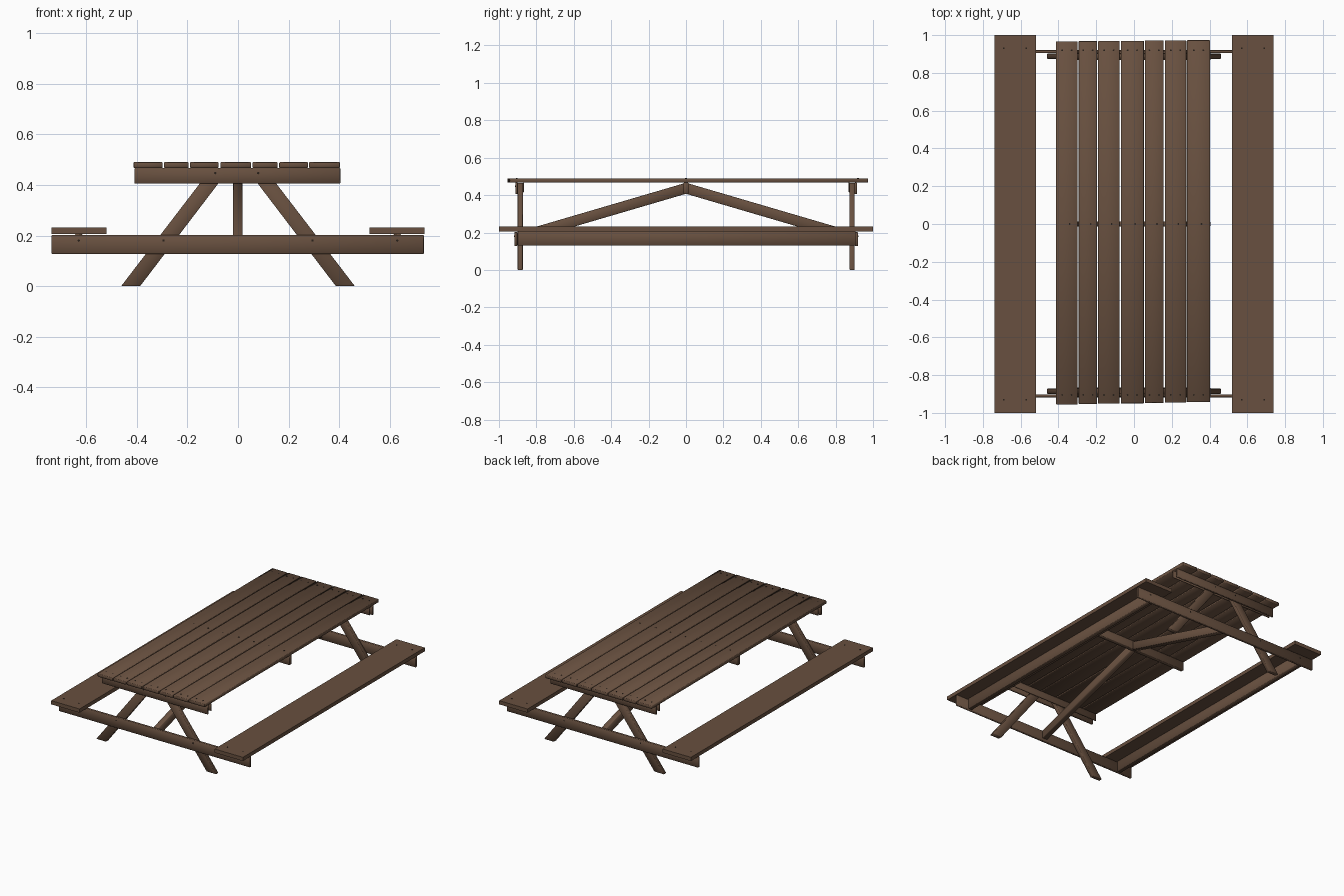
import bpy, bmesh
from mathutils import Matrix

if "Cube" in bpy.data.objects:
    bpy.data.objects.remove(bpy.data.objects["Cube"])


def make_material(name, colour):
    mat = bpy.data.materials.new(name)
    mat.use_nodes = True
    mat.diffuse_color = (*colour, 1)
    mat.node_tree.nodes["Principled BSDF"].inputs["Base Color"].default_value = (*colour, 1)
    return mat


wood = make_material("brown wood", (0.138, 0.08, 0.05))
iron = make_material("dark nail", (0.02, 0.014, 0.01))


def finish(name, bm, mat, bevel=0.0):
    bmesh.ops.recalc_face_normals(bm, faces=bm.faces)
    mesh = bpy.data.meshes.new(name)
    bm.to_mesh(mesh)
    bm.free()
    mesh.materials.append(mat)
    obj = bpy.data.objects.new(name, mesh)
    bpy.context.collection.objects.link(obj)
    if bevel:
        # worn edges, with shading that rolls softly over the board
        mod = obj.modifiers.new("worn edges", "BEVEL")
        mod.width = bevel
        mesh.polygons.foreach_set("use_smooth", [True] * len(mesh.polygons))
    return obj


def prism(name, points, axis, low, high, bevel=0.0025):
    """Extrude an outline along x (outline is y, z) or y (outline is x, z)."""
    bm = bmesh.new()
    place = (lambda p: (low, *p)) if axis == "x" else (lambda p: (p[0], low, p[1]))
    face = bm.faces.new([bm.verts.new(place(p)) for p in points])
    moved = bmesh.ops.extrude_face_region(bm, geom=[face])["geom"]
    step = (high - low, 0, 0) if axis == "x" else (0, high - low, 0)
    bmesh.ops.translate(bm, vec=step, verts=[v for v in moved if isinstance(v, bmesh.types.BMVert)])
    return finish(name, bm, wood, bevel)


def board(name, x, y, z, bevel=0.0025):
    outline = [(x[0], z[0]), (x[1], z[0]), (x[1], z[1]), (x[0], z[1])]
    return prism(name, outline, "y", y[0], y[1], bevel)


def span(side, a, b):
    return sorted((side * a, side * b))


# Table top planks, with slightly uneven ends
edges = [(-0.413, -0.298), (-0.293, -0.195), (-0.19, -0.077), (-0.07, 0.052),
         (0.057, 0.157), (0.163, 0.277), (0.281, 0.403)]
for i, x in enumerate(edges):
    board(f"table_plank_{i + 1}", x, (-0.955 + 0.002 * i, 0.967 + 0.001 * i), (0.467, 0.49))

# Beam under the middle of the top
board("middle_top_beam", (-0.41, 0.405), (-0.013, 0.013), (0.405, 0.467))

# Benches and the rails beneath them
for side, word in ((1, "left"), (-1, "right")):
    board(f"{word}_bench", span(side, 0.52, 0.738), (-1, 1), (0.205, 0.231), 0)
    board(f"{word}_bench_rail", span(side, 0.615, 0.645), (-0.9, 0.906), (0.13, 0.206))

# End frames and the diagonal braces
for end, word in ((-1, "front"), (1, "back")):
    shift = 0.004 if end > 0 else -0.002

    def depth(a, b):
        return sorted((end * a + shift, end * b + shift))

    board(f"{word}_bench_beam", (-0.738, 0.735), depth(0.9, 0.916), (0.127, 0.202))
    board(f"{word}_outer_top_beam", (-0.41, 0.405), depth(0.897, 0.91), (0.405, 0.467))
    board(f"{word}_inner_top_beam", (-0.41, 0.405), depth(0.864, 0.872), (0.415, 0.467))
    for side, hand in ((1, "left"), (-1, "right")):
        leg = [(side * x, z) for x, z in ((0.387, 0), (0.462, 0), (0.105, 0.466), (0.032, 0.466))]
        prism(f"{word}_{hand}_leg", leg, "y", *depth(0.87, 0.898))
    brace = [(end * y, z) for y, z in ((0, 0.407), (0, 0.466), (0.9, 0.202), (0.9, 0.143))]
    prism(f"{word}_brace", brace, "x", -0.02, 0.018)


# Nail heads
def nails(name, spots, upright):
    bm = bmesh.new()
    for spot in spots:
        matrix = Matrix.Translation(spot)
        if not upright:
            matrix = matrix @ Matrix.Rotation(1.5708, 4, "X")
        bmesh.ops.create_cone(bm, cap_ends=True, segments=8, radius1=0.005, radius2=0.005,
                              depth=0.002, matrix=matrix)
    finish(name, bm, iron)


centres = [(a + b) / 2 for a, b in edges]
nails("table_nails", [(x + dx, y, 0.49) for x in centres
                      for y, dx in ((-0.905, -0.025), (-0.905, 0.025), (0, 0.015),
                                    (0.92, -0.025), (0.92, 0.025))], True)
nails("bench_nails", [(side * x, end * 0.93, 0.231) for side in (-1, 1)
                      for end in (-1, 1) for x in (0.57, 0.69)], True)
for y_low, y_top, word in ((-0.918, -0.912, "front"), (0.92, 0.914, "back")):
    nails(f"{word}_frame_nails", [(x, y_low, 0.18) for x in (-0.63, -0.295, 0.295, 0.63)]
          + [(x, y_top, 0.447) for x in (-0.09, 0.08)], False)
